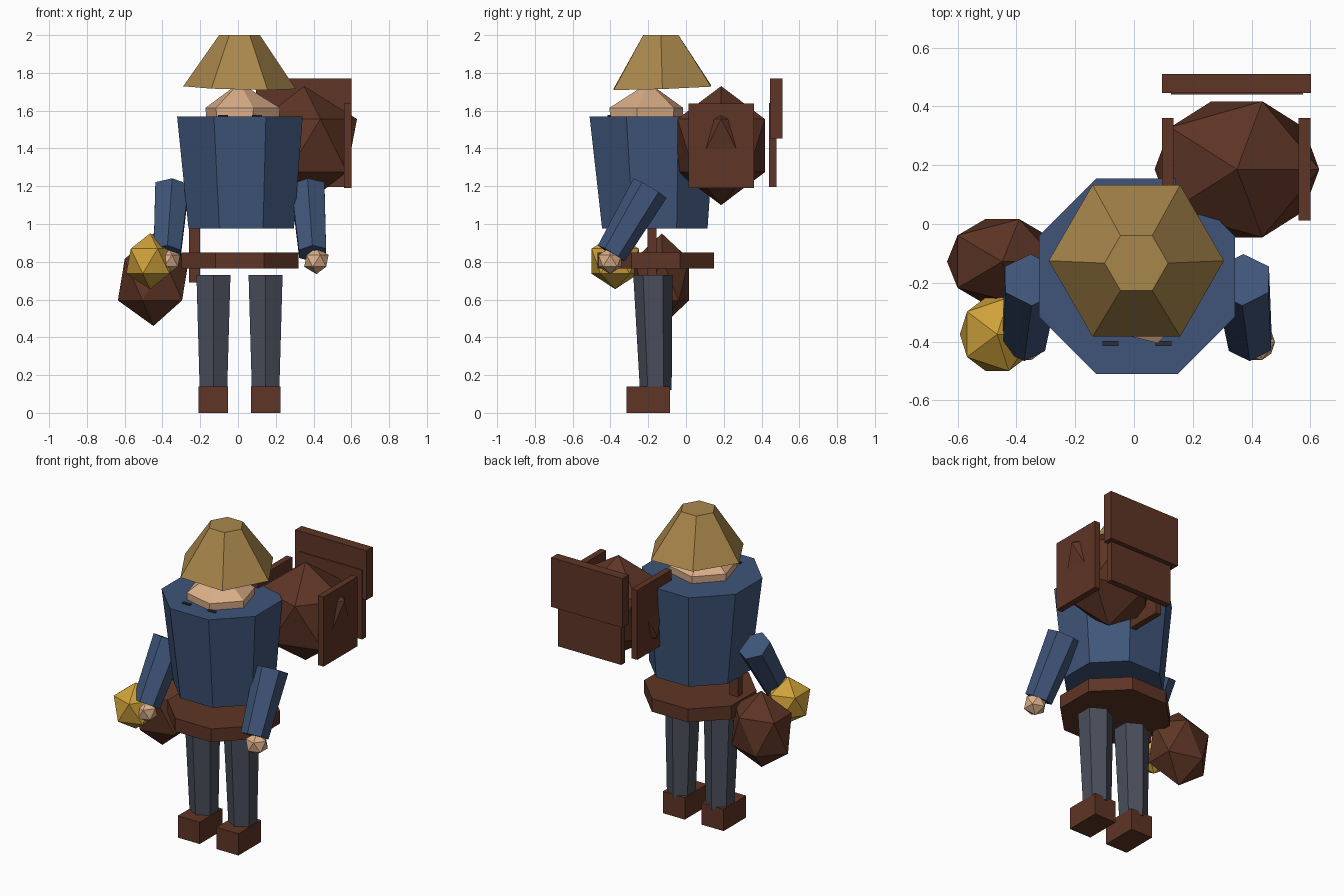
import bpy
import bmesh
from math import radians
from mathutils import Vector, Matrix

cube = bpy.data.objects.get("Cube")
if cube:
    bpy.data.objects.remove(cube)


def material(name, hex_code):
    """Flat colour from an sRGB hex string."""
    def linear(c):
        return c / 12.92 if c <= 0.04045 else ((c + 0.055) / 1.055) ** 2.4
    rgb = [linear(int(hex_code[i:i + 2], 16) / 255) for i in (0, 2, 4)]
    mat = bpy.data.materials.new(name)
    mat.use_nodes = True
    mat.diffuse_color = (*rgb, 1)
    bsdf = next(n for n in mat.node_tree.nodes if n.type == 'BSDF_PRINCIPLED')
    bsdf.inputs["Base Color"].default_value = (*rgb, 1)
    return mat


BLUE = material("blue cloth", "3F5579")
BROWN = material("brown leather", "5E3525")
STRAW = material("straw", "A9874B")
SKIN = material("skin", "DDB08A")
GOLD = material("gold", "CFA23A")
GREY = material("grey trousers", "4A4E5B")
DARK = material("dark eyes", "2C2F38")


def finish(name, bm, mat):
    bmesh.ops.recalc_face_normals(bm, faces=bm.faces)
    mesh = bpy.data.meshes.new(name)
    bm.to_mesh(mesh)
    bm.free()
    mesh.materials.append(mat)
    obj = bpy.data.objects.new(name, mesh)
    bpy.context.scene.collection.objects.link(obj)
    return obj


def box(name, low, high, mat):
    low, high = Vector(low), Vector(high)
    bm = bmesh.new()
    bmesh.ops.create_cube(bm, size=1)
    bmesh.ops.scale(bm, vec=high - low, verts=bm.verts)
    bmesh.ops.translate(bm, vec=(low + high) / 2, verts=bm.verts)
    return finish(name, bm, mat)


def gem(name, centre, radii, mat):
    """Icosahedron stretched to three radii."""
    bm = bmesh.new()
    bmesh.ops.create_icosphere(bm, subdivisions=1, radius=1)
    bmesh.ops.scale(bm, vec=radii, verts=bm.verts)
    bmesh.ops.translate(bm, vec=centre, verts=bm.verts)
    return finish(name, bm, mat)


def loft(name, sides, rings, mat, turn=0.0, axis=None):
    """Capped prism through rings of (centre, radius); flat ends unless an axis is given."""
    bm = bmesh.new()
    rot = Matrix.Identity(3)
    if axis:
        rot = Vector((0, 0, 1)).rotation_difference(Vector(axis)).to_matrix()
    loops = []
    for centre, radius in rings:
        loop = []
        for i in range(sides):
            spin = Matrix.Rotation(radians(turn + 360 * i / sides), 3, 'Z')
            loop.append(bm.verts.new(Vector(centre) + rot @ spin @ Vector((radius, 0, 0))))
        loops.append(loop)
    for a, b in zip(loops, loops[1:]):
        for i in range(sides):
            j = (i + 1) % sides
            bm.faces.new((a[i], a[j], b[j], b[i]))
    bm.faces.new(loops[0][::-1])
    bm.faces.new(loops[-1])
    return finish(name, bm, mat)


# Body: flared torso, belt, head and hat
loft("torso", 8, [((0.017, -0.165, 0.975), 0.302), ((0.01, -0.178, 1.57), 0.36)], BLUE, 22.5)
loft("belt", 8, [((0.01, -0.16, 0.765), 0.335), ((0.01, -0.16, 0.85), 0.335)], BROWN, 22.5)
loft("head", 6, [((0.025, -0.21, 1.45), 0.14), ((0.025, -0.21, 1.57), 0.2),
                 ((0.025, -0.21, 1.615), 0.203), ((0.01, -0.2, 1.735), 0.02)], SKIN, -74)
hat = loft("hat", 6, [((0.008, -0.125, 1.722), 0.298), ((0.008, -0.133, 2.0), 0.108)], STRAW)
for v in hat.data.vertices:
    if v.co.z < 1.8:  # slight tilt of the brim
        v.co.z += 0.035 * (v.co.y + 0.125) - 0.025 * v.co.x

for side, x in (("right", -0.08), ("left", 0.1)):
    box(side + "_eye", (x - 0.027, -0.415, 1.56), (x + 0.027, -0.398, 1.578), DARK)

# Limbs, built for each side about the body's centre line
for side, s in (("right", -1), ("left", 1)):
    x = 0.008 + s * 0.138
    loft(side + "_leg", 6, [((x, -0.16, 0.12), 0.084), ((x, -0.175, 0.73), 0.104)], GREY, 30)
    box(side + "_boot", (x - 0.078, -0.315, 0), (x + 0.078, -0.085, 0.14), BROWN)

    shoulder = Vector((0.01 + s * 0.36, -0.19, 1.19))
    wrist = Vector((0.01 + s * 0.385, -0.395, 0.845))
    loft(side + "_arm", 6, [(wrist, 0.083), (shoulder, 0.102)], BLUE, 30, shoulder - wrist)
    hand_x = 0.415 if s > 0 else -0.37
    gem(side + "_hand", (hand_x, -0.402, 0.805), (0.072, 0.072, 0.07), SKIN)

# Things carried at the right hip
gem("lantern", (-0.465, -0.375, 0.803), (0.142, 0.147, 0.148), GOLD)
gem("hip_pouch", (-0.448, -0.128, 0.705), (0.21, 0.17, 0.245), BROWN)
box("pouch_strap", (-0.26, -0.205, 0.69), (-0.2, -0.155, 1.0), BROWN)

# Pack on the back, with side and rear boards
gem("backpack", (0.35, 0.186, 1.415), (0.313, 0.272, 0.315), BROWN)
for side, x in (("right", 0.115), ("left", 0.58)):
    box(side + "_pack_board", (x - 0.02, 0.012, 1.19), (x + 0.02, 0.36, 1.637), BROWN)
box("rear_lower_board", (0.125, 0.44, 1.195), (0.575, 0.48, 1.64), BROWN)
box("rear_upper_board", (0.095, 0.446, 1.453), (0.602, 0.51, 1.77), BROWN)
